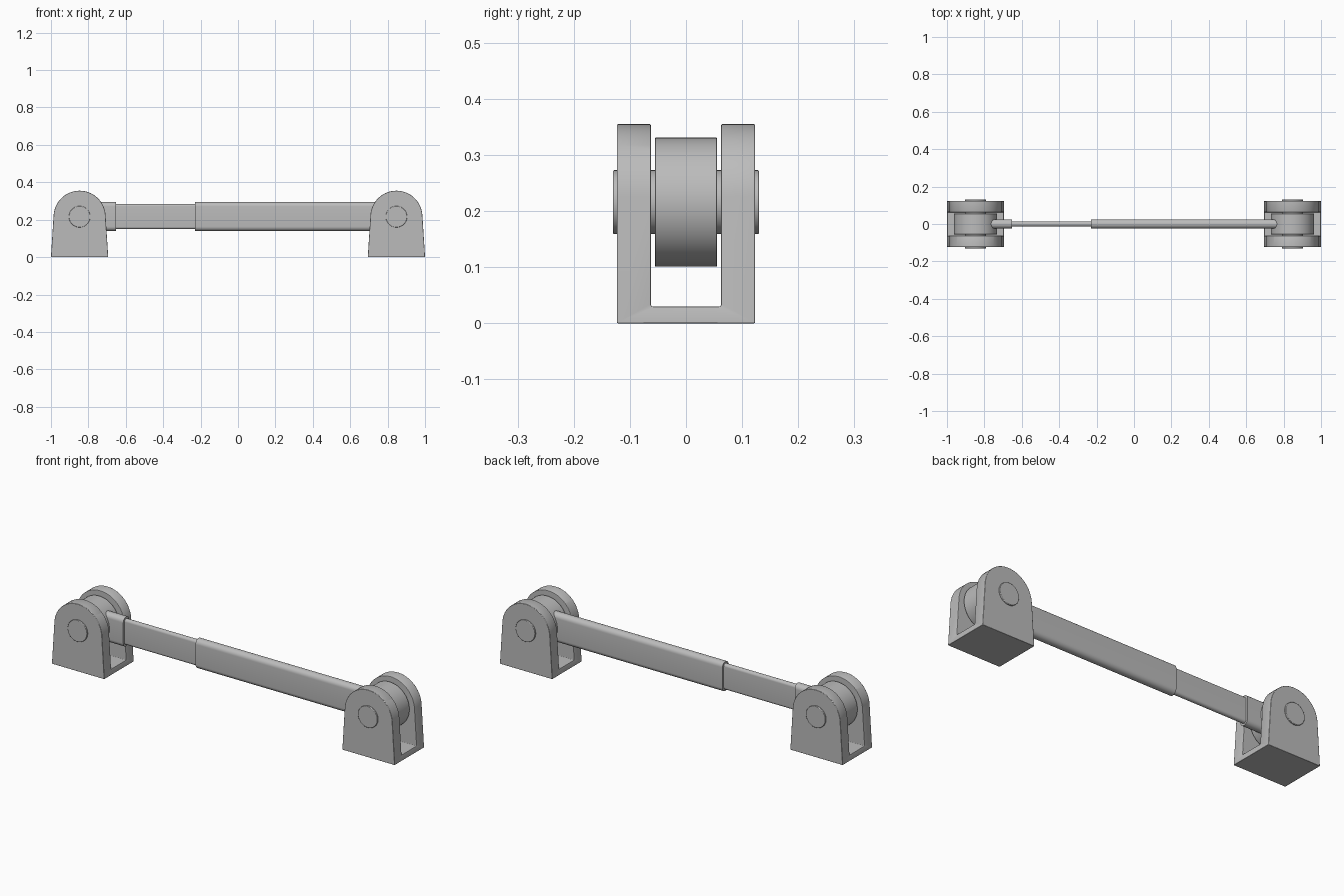
import bpy, bmesh, math
from mathutils import Vector

if "Cube" in bpy.data.objects:
    bpy.data.objects.remove(bpy.data.objects["Cube"])

PIVOT_X, PIVOT_Z = 0.847, 0.216

metal = bpy.data.materials.new("grey_metal")
metal.diffuse_color = (0.5, 0.5, 0.5, 1)
metal.use_nodes = True
metal.node_tree.nodes["Principled BSDF"].inputs["Base Color"].default_value = metal.diffuse_color


def prism(name, points, axis, lo, hi, bevel=0.0):
    """Extrude a 2D outline along axis; 'y' takes (x, z), 'x' takes (y, z)."""
    bm = bmesh.new()
    place = (lambda p, d: (p[0], d, p[1])) if axis == "y" else (lambda p, d: (d, p[0], p[1]))
    a = [bm.verts.new(place(p, lo)) for p in points]
    b = [bm.verts.new(place(p, hi)) for p in points]
    bm.faces.new(a)
    bm.faces.new(b)
    n = len(points)
    for i in range(n):
        j = (i + 1) % n
        bm.faces.new((a[i], a[j], b[j], b[i]))
    bmesh.ops.recalc_face_normals(bm, faces=bm.faces)
    mesh = bpy.data.meshes.new(name)
    bm.to_mesh(mesh)
    bm.free()
    ob = bpy.data.objects.new(name, mesh)
    bpy.context.collection.objects.link(ob)
    mesh.materials.append(metal)
    if bevel:
        mod = ob.modifiers.new("soft_edges", "BEVEL")
        mod.width, mod.segments = bevel, 2
        mod.limit_method, mod.angle_limit = "ANGLE", math.radians(40)
    return ob


def smooth(ob):
    bpy.ops.object.select_all(action="DESELECT")
    ob.select_set(True)
    bpy.context.view_layer.objects.active = ob
    bpy.ops.object.shade_smooth_by_angle(angle=math.radians(35))


def arc(cx, cz, r, start, end, n):
    return [(cx + r * math.cos(start + (end - start) * i / n),
             cz + r * math.sin(start + (end - start) * i / n)) for i in range(n + 1)]


def circle(r, cx, n=64):
    return arc(cx, PIVOT_Z, r, 0, math.tau, n)[:-1]


def rounded_bar(half_w, lo, hi, r, n=8):
    """Rounded rectangle cross-section in (y, z)."""
    pts = []
    for k, (sy, z) in enumerate(((1, hi - r), (-1, hi - r), (-1, lo + r), (1, lo + r))):
        pts += arc(sy * (half_w - r), z, r, k * math.pi / 2, (k + 1) * math.pi / 2, n)
    return pts


for side, s in (("left", -1), ("right", 1)):
    cx = s * PIVOT_X
    # Clevis bracket: domed profile with tapering flanks, slotted in the middle
    t = 0.068
    outline = [(cx - 0.153, 0), (cx + 0.153, 0)] + arc(cx, PIVOT_Z, 0.139, t, math.pi - t, 40)
    bracket = prism(side + "_bracket", outline, "y", -0.123, 0.123, 0.002)
    slot = prism(side + "_slot_cutter", rounded_bar(0.0625, 0.03, 0.6, 0.004, 4),
                 "x", cx - 0.3, cx + 0.3)
    slot.hide_render = True
    slot.hide_set(True)
    cut = bracket.modifiers.new("slot", "BOOLEAN")
    cut.operation, cut.object, cut.solver = "DIFFERENCE", slot, "EXACT"
    bracket.modifiers.move(1, 0)
    smooth(bracket)
    # Pivot pin and the round eye turning on it
    smooth(prism(side + "_pin", circle(0.057, cx), "y", -0.13, 0.13, 0.002))
    smooth(prism(side + "_eye", circle(0.115, cx), "y", -0.055, 0.055, 0.001))

# Telescoping bar: collar, inner slide, outer sleeve
smooth(prism("collar", rounded_bar(0.025, 0.139, 0.295, 0.0245), "x", -0.80, -0.652))
smooth(prism("inner_slide", rounded_bar(0.014, 0.149, 0.285, 0.0137), "x", -0.68, -0.20))
smooth(prism("outer_sleeve", rounded_bar(0.025, 0.139, 0.295, 0.0245), "x", -0.23, 0.80))
